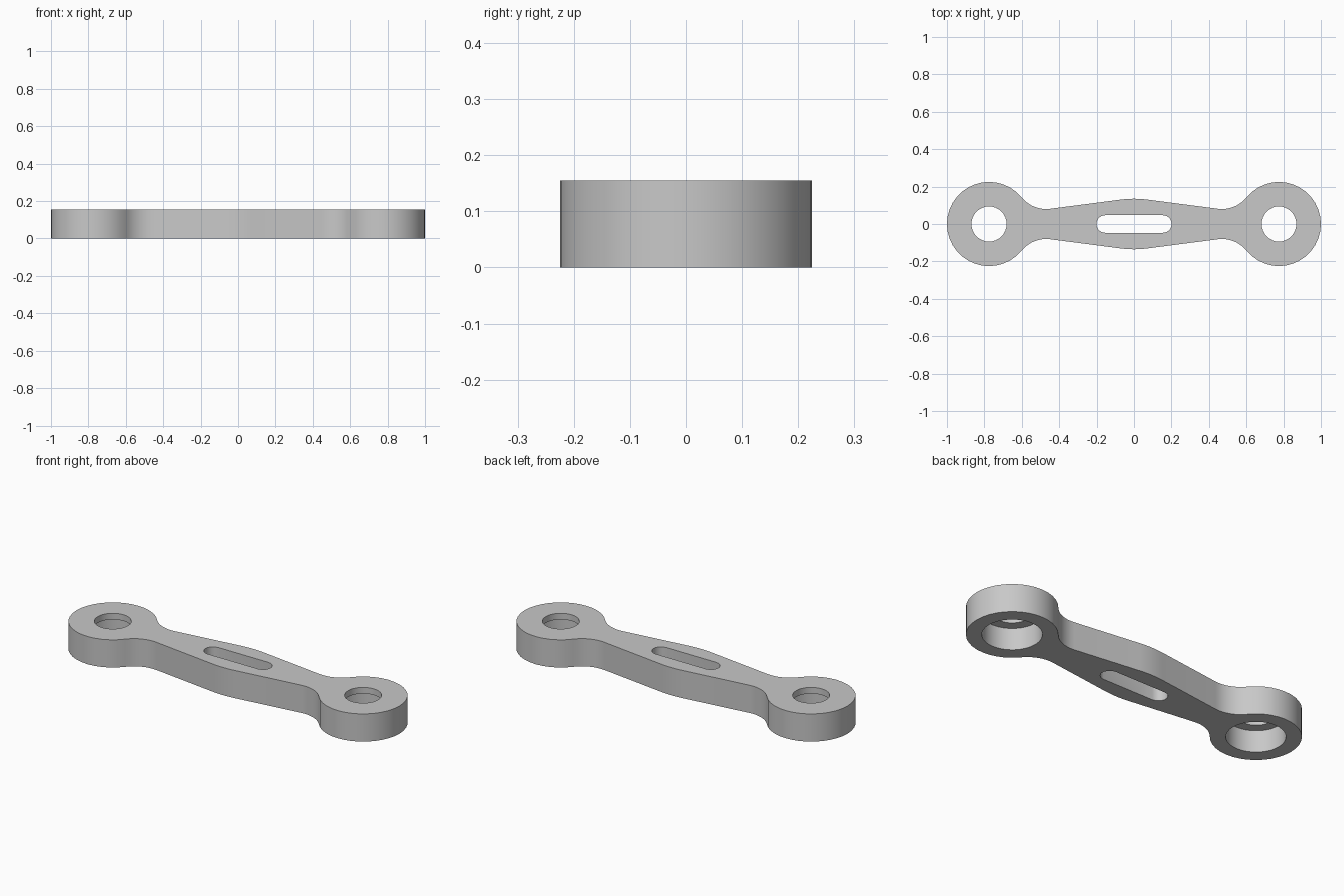
import bpy, bmesh
from math import pi, sin, cos, atan2, radians

if "Cube" in bpy.data.objects:
    bpy.data.objects.remove(bpy.data.objects["Cube"], do_unlink=True)

HEIGHT = 0.155
EYE_X, EYE_R = 0.775, 0.225      # ring ends
HOLE_R, BORE_R = 0.094, 0.148    # top hole and wider bore below
LIP = 0.035                      # thickness left above the bore
NECK_R = 0.168                   # concave fillet between ring and arm
NECK = (0.47, 0.248)             # fillet centre
SLOPE = 0.13                     # taper of the arm

metal = bpy.data.materials.new("light_grey_metal")
metal.use_nodes = True
metal.diffuse_color = (0.58, 0.58, 0.58, 1)
metal.node_tree.nodes["Principled BSDF"].inputs["Base Color"].default_value = metal.diffuse_color


def arc(cx, cy, r, a0, a1, n):
    return [(cx + r * cos(a0 + (a1 - a0) * i / n), cy + r * sin(a0 + (a1 - a0) * i / n))
            for i in range(n + 1)]


def prism(name, outline, z0, z1):
    """Extrude a closed outline between two heights."""
    bm = bmesh.new()
    face = bm.faces.new([bm.verts.new((x, y, z0)) for x, y in outline])
    top = bmesh.ops.extrude_face_region(bm, geom=[face])["geom"]
    bmesh.ops.translate(bm, vec=(0, 0, z1 - z0),
                        verts=[v for v in top if isinstance(v, bmesh.types.BMVert)])
    bmesh.ops.recalc_face_normals(bm, faces=bm.faces)
    mesh = bpy.data.meshes.new(name)
    bm.to_mesh(mesh)
    bm.free()
    mesh.materials.append(metal)
    obj = bpy.data.objects.new(name, mesh)
    bpy.context.collection.objects.link(obj)
    return obj


# One quarter of the outline: ring end, neck fillet, tapered arm, rounded middle
tangent = atan2(NECK[1], NECK[0] - EYE_X)
quarter = arc(EYE_X, 0, EYE_R, 0, tangent, 14)
neck = arc(*NECK, NECK_R, tangent - pi, -pi / 2 - atan2(SLOPE, 1), 8)
# go clockwise along the lower side of the fillet circle
quarter += neck[1:]
tx, ty = quarter[-1]
bend = 0.07
y_bend = ty + (tx - bend) * SLOPE
for i in range(5):
    x = bend * (1 - i / 4)
    quarter.append((x, y_bend + SLOPE * (bend ** 2 - x ** 2) / (2 * bend)))

# Mirror the quarter to the other three
half = quarter + [(-x, y) for x, y in quarter[-2::-1]]
outline = half + [(x, -y) for x, y in half[-2:0:-1]]
link = prism("link_arm", outline, 0, HEIGHT)

# Cutters: slot, and stepped holes in both ends
slot = arc(0.155, 0, 0.047, -pi / 2, pi / 2, 7) + arc(-0.155, 0, 0.047, pi / 2, 3 * pi / 2, 7)
cutters = [prism("slot_cutter", slot, -0.1, HEIGHT + 0.1)]
for side in (-1, 1):
    for name, r, z1 in (("hole_cutter", HOLE_R, HEIGHT + 0.1), ("bore_cutter", BORE_R, HEIGHT - LIP)):
        cutters.append(prism(name, arc(side * EYE_X, 0, r, 0, 2 * pi, 32)[:-1], -0.1, z1))

bpy.ops.object.select_all(action="DESELECT")
link.select_set(True)
bpy.context.view_layer.objects.active = link
for cutter in cutters:
    mod = link.modifiers.new("cut", "BOOLEAN")
    mod.operation = "DIFFERENCE"
    mod.solver = "EXACT"
    mod.object = cutter
    bpy.ops.object.modifier_apply(modifier=mod.name)
    bpy.data.objects.remove(cutter, do_unlink=True)

bpy.ops.object.shade_smooth_by_angle(angle=radians(35))
